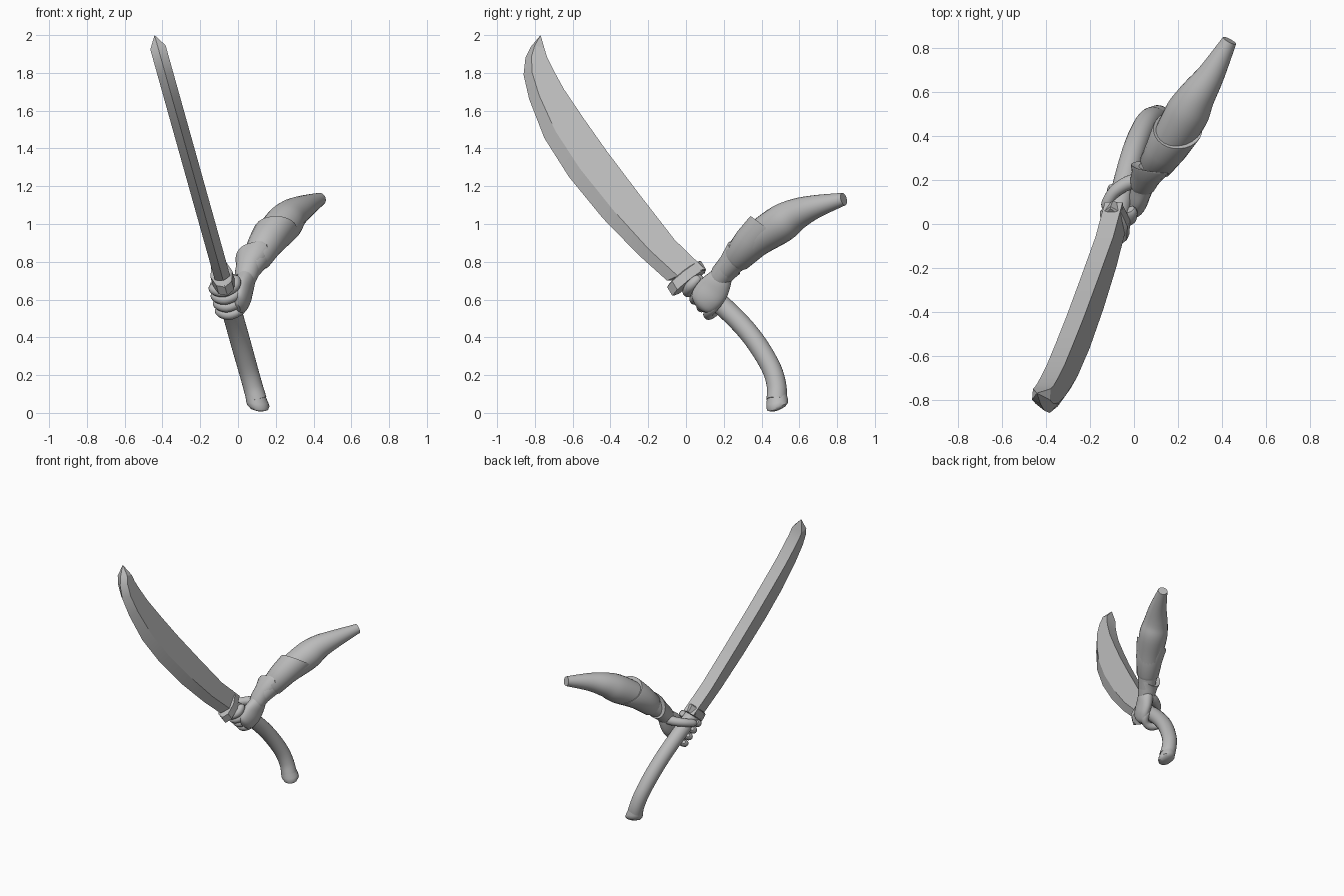
import bpy, bmesh, math
from mathutils import Vector as V

old = bpy.data.objects.get("Cube")
if old:
    bpy.data.objects.remove(old)

grey = bpy.data.materials.new("plain grey")
grey.use_nodes = True
GREY = (0.5, 0.5, 0.5, 1)
grey.diffuse_color = GREY
grey.node_tree.nodes["Principled BSDF"].inputs["Base Color"].default_value = GREY

SIDE = V((1, 0, 0.28)).normalized()      # direction across the blade's thickness


def sword(y, z, side=0.0):
    """Point in the tilted plane of the sword."""
    return V((0.118 - 0.28 * z, y, z)) + SIDE * side


def loft(name, rings, angle=40):
    """Skin a list of equal rings and cap both ends."""
    bm = bmesh.new()
    rows = [[bm.verts.new(p) for p in r] for r in rings]
    n = len(rows[0])
    for a, b in zip(rows, rows[1:]):
        for i in range(n):
            j = (i + 1) % n
            bm.faces.new((a[i], a[j], b[j], b[i]))
    bm.faces.new(rows[0][::-1])
    bm.faces.new(rows[-1])
    bmesh.ops.remove_doubles(bm, verts=bm.verts, dist=0.0005)
    bmesh.ops.recalc_face_normals(bm, faces=bm.faces)
    mesh = bpy.data.meshes.new(name)
    bm.to_mesh(mesh)
    bm.free()
    mesh.materials.append(grey)
    ob = bpy.data.objects.new(name, mesh)
    bpy.context.collection.objects.link(ob)
    bpy.ops.object.select_all(action='DESELECT')
    ob.select_set(True)
    bpy.context.view_layer.objects.active = ob
    bpy.ops.object.shade_smooth_by_angle(angle=math.radians(angle))
    return ob


def ring(c, normal, ra, rb=None, ref=SIDE, sides=24, peak=None):
    """Ellipse around c; ra lies along ref, peak pulls out a pointed lobe."""
    n = V(normal).normalized()
    u = (V(ref) - n * n.dot(V(ref))).normalized()
    w = n.cross(u)
    pts = []
    for i in range(sides):
        t = math.tau * i / sides
        d = u * (math.cos(t) * ra) + w * (math.sin(t) * (rb or ra))
        if peak:
            d *= 1 + 0.4 * max(0, d.normalized().dot(V(peak).normalized())) ** 6
        pts.append(V(c) + d)
    return pts


def smooth_path(pts, steps=5):
    """Catmull-Rom through tuples of any length."""
    p = [pts[0]] + list(pts) + [pts[-1]]
    out = []
    for k in range(1, len(p) - 2):
        for s in range(steps):
            t = s / steps
            out.append([0.5 * (2 * b + (c - a) * t + (2 * a - 5 * b + 4 * c - d) * t * t
                               + (3 * b - a - 3 * c + d) * t ** 3)
                        for a, b, c, d in zip(*p[k - 1:k + 3])])
    return out + [list(pts[-1])]


def tube(name, pts, ref=SIDE, sides=24, steps=5):
    """Tube through (x, y, z, ra, rb) points."""
    path = smooth_path(pts, steps)
    rings = []
    for i, q in enumerate(path):
        a, b = path[max(i - 1, 0)], path[min(i + 1, len(path) - 1)]
        rings.append(ring(q[:3], V(b[:3]) - V(a[:3]), q[3], q[4], ref, sides))
    return loft(name, rings)


# blade: cutting edge and spine at each station, bevel between them
stations = [((-.10, .70), (.10, .75)), ((-.25, .835), (-.06, .905)),
            ((-.44, 1.03), (-.25, 1.15)), ((-.62, 1.25), (-.42, 1.375)),
            ((-.75, 1.455), (-.54, 1.545)), ((-.83, 1.66), (-.645, 1.70)),
            ((-.86, 1.79), (-.70, 1.80)), ((-.85, 1.88), (-.735, 1.87)),
            ((-.82, 1.94), (-.75, 1.92)), ((-.77, 2.0), (-.77, 2.0))]
rings = []
for e, s in stations:
    h = 0 if e == s else 0.042
    mid = [a + (b - a) * 0.28 for a, b in zip(e, s)]
    rings.append([sword(*e), sword(*mid, h), sword(*s, h),
                  sword(*s, -h), sword(*mid, -h)])
loft("blade", rings, 20)

# guard collar at the blade base
rings = []
for drop, grow in ((0.025, -.01), (0.02, 0), (-0.025, 0), (-0.03, -.01)):
    c = sword(0.005 + drop * .6, 0.71 - drop)
    rings.append(ring(c, sword(-.2, .95) - sword(0, .71), .06 + grow, .115 + grow, sides=8))
loft("guard", rings, 25)

# curved handle and flared pommel
handle = [(0, .73, .05), (.10, .645, .053), (.206, .555, .053), (.31, .45, .053),
          (.39, .345, .053), (.455, .23, .052), (.48, .14, .052), (.48, .07, .054)]
tube("handle", [(*sword(y, z), r, r) for y, z, r in handle])
tilt = V((.1, -.25, 1))
loft("pommel", [ring(sword(y, z), tilt, r) for y, z, r in
                ((.48, .11, .05), (.482, .06, .059), (.483, .04, .06),
                 (.478, .022, .048), (.476, .012, .02))], 50)

# forearm narrowing to the cut upper end
tube("forearm", [(.04, .18, .72, .05, .05), (.10, .27, .82, .07, .07),
                 (.17, .38, .92, .09, .09), (.24, .50, 1.0, .10, .10),
                 (.285, .58, 1.05, .085, .085), (.35, .68, 1.09, .063, .063),
                 (.435, .835, 1.132, .034, .034)])

# two armour cuffs with slanted rims
AXIS = (.4, .65, .65)
LOBE = (.078, -.015, .085)
RIM = (.1, .95, .25)
loft("bracer", [ring((.09, .255, .80), AXIS, .06), ring((.10, .27, .82), AXIS, .078),
                ring((.15, .345, .90), (.2, .65, .75), .095),
                ring((.195, .425, .968), (0, .6, .8), .113),
                ring((.2, .432, .975), (0, .6, .8), .112),
                ring((.195, .425, .965), (0, .6, .8), .09)], 35)
loft("wrist_cuff", [ring((.03, .165, .70), AXIS, .05), ring((.04, .185, .725), AXIS, .062),
                    ring((.055, .22, .77), (.3, .8, .45), .068),
                    ring((.07, .255, .81), RIM, .084, peak=LOBE),
                    ring((.071, .263, .815), RIM, .084, peak=LOBE),
                    ring((.07, .255, .81), RIM, .06)], 35)

# palm and back of the hand
tube("hand", [(.045, .20, .745, .045, .05), (.04, .175, .70, .05, .07),
              (.03, .145, .655, .048, .085), (.02, .11, .61, .045, .085),
              (.01, .085, .575, .035, .07), (.0, .07, .555, .012, .03)])

# four fingers wrapped over the front of the handle
along = (sword(.17, .565) - sword(.05, .69)).normalized()
front = SIDE.cross(along).normalized()
if front.y > 0:
    front = -front
for k in range(4):
    c = sword(.055, .685).lerp(sword(.165, .565), k / 3)
    pts = []
    for deg, r in ((-15, .02), (0, .027), (35, .029), (70, .026), (105, .028),
                   (140, .026), (170, .025), (190, .012)):
        t = math.radians(deg)
        p = c + (SIDE * math.cos(t) + front * math.sin(t)) * .064
        pts.append((*p, r, r))
    tube(f"finger_{k + 1}", pts, ref=along, sides=14, steps=3)

# thumb lying over the back of the grip
tube("thumb", [(.03, .20, .71, .035, .035), (-.03, .185, .70, .033, .033),
               (-.09, .145, .69, .029, .029), (-.125, .09, .675, .025, .025),
               (-.13, .065, .665, .01, .01)], ref=along, sides=16)
